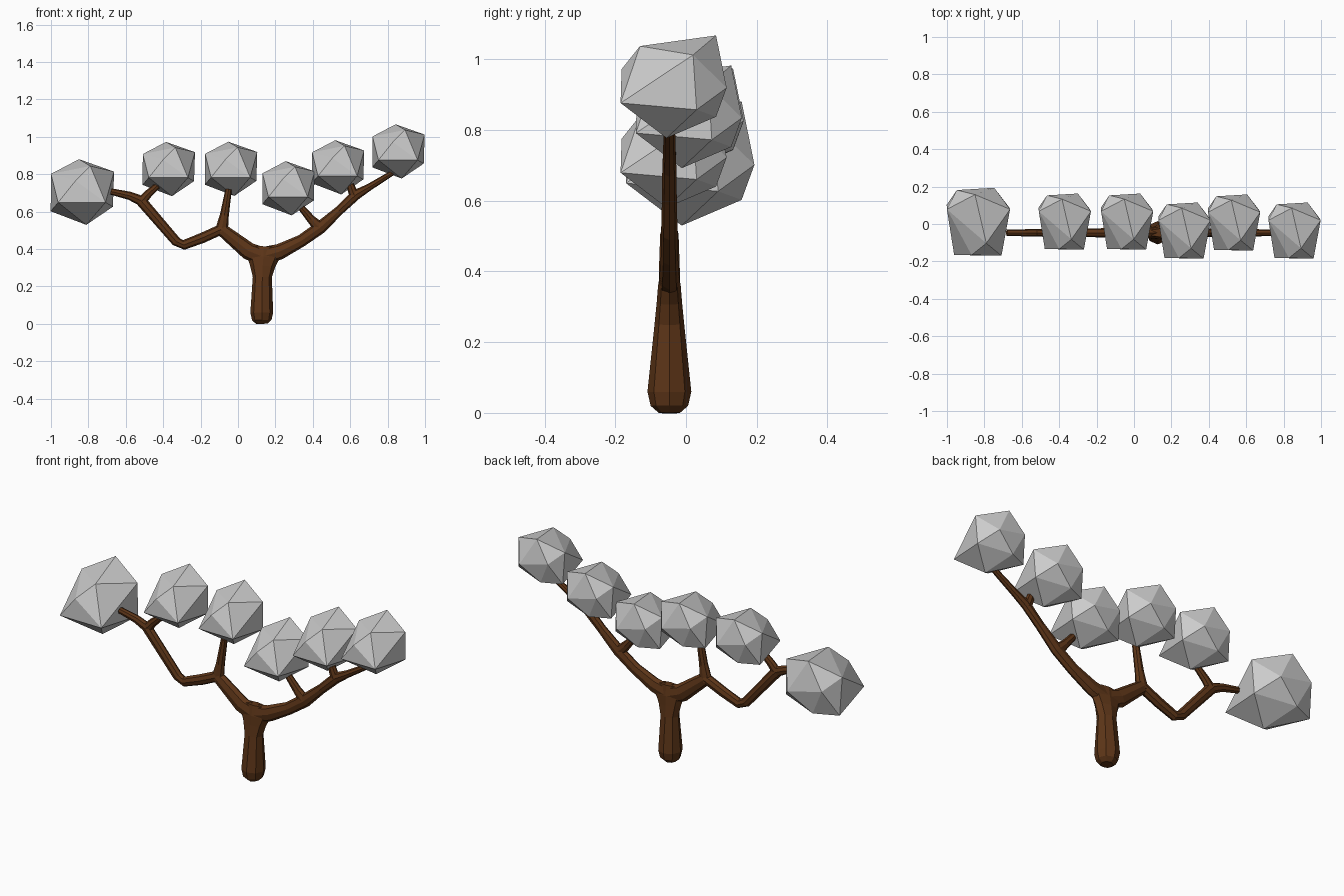
import bpy, bmesh
from math import cos, sin, pi
from mathutils import Vector

bark = bpy.data.materials.new("bark_brown")
bark.diffuse_color = (0.11, 0.036, 0.009, 1)
Y = -0.047


def finish(name, bm, mat=None):
    bmesh.ops.recalc_face_normals(bm, faces=bm.faces[:])
    me = bpy.data.meshes.new(name)
    bm.to_mesh(me)
    bm.free()
    if mat:
        me.materials.append(mat)
    ob = bpy.data.objects.new(name, me)
    bpy.context.collection.objects.link(ob)
    return ob


def limb(name, path):
    """Eight-sided tapered tube along (x, z, in-plane radius, depth radius)."""
    bm = bmesh.new()
    pts = [Vector((p[0], Y, p[1])) for p in path]
    rings = []
    for i, (p, c) in enumerate(zip(path, pts)):
        d = (pts[min(i + 1, len(pts) - 1)] - pts[max(i - 1, 0)]).normalized()
        side = Vector((d.z, 0, -d.x))
        rings.append([bm.verts.new(c + side * p[2] * cos(a) + Vector((0, p[3] * sin(a), 0)))
                      for a in (pi / 4 * k for k in range(8))])
    for a, b in zip(rings, rings[1:]):
        for k in range(8):
            bm.faces.new((a[k], a[(k + 1) % 8], b[(k + 1) % 8], b[k]))
    bm.faces.new(rings[0])
    bm.faces.new(rings[-1])
    return finish(name, bm, bark)


# Trunk, flaring sideways into the fork
limb("trunk", [(.128, 0, .03, .03), (.127, .02, .052, .053), (.127, .06, .061, .062),
               (.13, .25, .051, .042), (.132, .31, .068, .036), (.136, .36, .09, .032),
               (.137, .415, .06, .022)])

# Main branches
limb("left_branch", [(.13, .36, .05, .03), (.055, .39, .047, .03), (-.09, .505, .036, .026),
                     (-.19, .46, .028, .024), (-.29, .422, .026, .023), (-.33, .44, .026, .022),
                     (-.52, .66, .029, .021), (-.58, .685, .022, .019), (-.68, .708, .017, .017)])
limb("right_branch", [(.13, .36, .05, .03), (.225, .387, .042, .028), (.34, .445, .033, .024),
                      (.44, .515, .034, .023), (.54, .605, .025, .021), (.63, .69, .028, .02),
                      (.70, .73, .019, .018), (.83, .81, .014, .016)])

# Side twigs
limb("left_outer_twig", [(-.52, .65, .027, .02), (-.48, .695, .022, .019), (-.43, .74, .017, .017)])
limb("left_inner_twig", [(-.09, .49, .036, .025), (-.073, .58, .024, .02), (-.05, .72, .017, .018)])
limb("right_inner_twig", [(.44, .51, .033, .022), (.39, .56, .023, .02), (.34, .62, .018, .018)])
limb("right_outer_twig", [(.625, .68, .026, .02), (.612, .71, .024, .019), (.60, .745, .02, .018)])

# Foliage: one irregular faceted clump shape, reused
CLUMP = [(-.015, .12, .145), (.14, .055, .09), (.135, .065, -.065),
         (.017, -.02, -.145), (-.14, .075, -.085), (-.139, .055, .08),
         (-.107, -.147, -.046), (.102, -.15, -.046), (-.03, -.147, .05), (.035, -.095, .115),
         (.07, .15, -.003), (-.095, .14, .035), (-.037, .12, -.085)]


def clump(name, x, y, z, s=1.0):
    bm = bmesh.new()
    for p in CLUMP:
        bm.verts.new(Vector(p) * s)
    bmesh.ops.convex_hull(bm, input=bm.verts[:])
    finish(name, bm).location = (x, y, z)


for i, spec in enumerate([(-.832, .012, .705, 1.21), (-.37, .013, .828), (-.037, .013, .829),
                          (.27, -.035, .725), (.535, .008, .837), (.858, -.035, .922)]):
    clump("foliage_clump_%d" % (i + 1), *spec)
